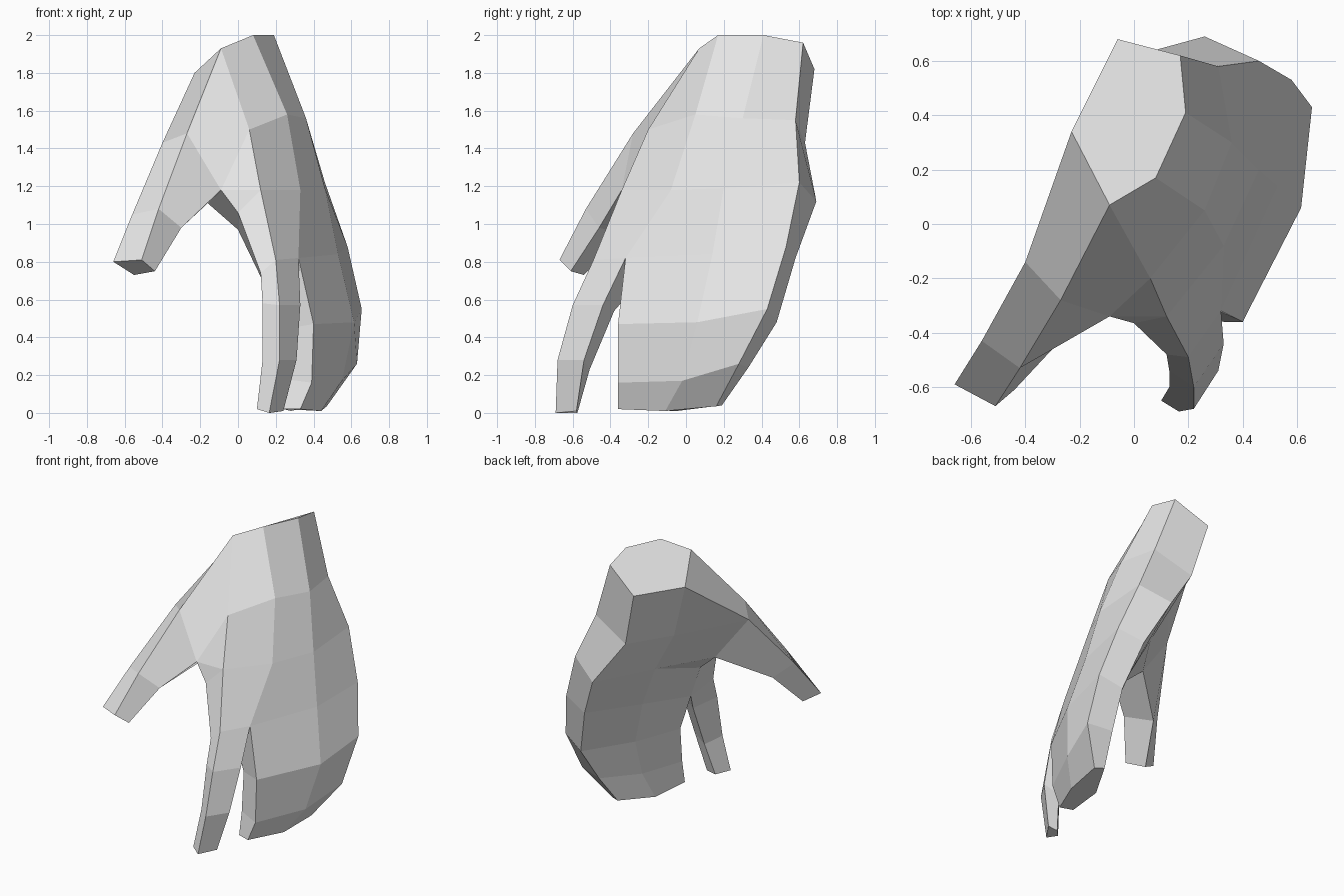
import bpy
import bmesh

# Remove the default cube only
cube = bpy.data.objects.get("Cube")
if cube:
    bpy.data.objects.remove(cube, do_unlink=True)

skin = bpy.data.materials.new("light_grey")
skin.use_nodes = True
colour = (.8, .8, .8, 1)
skin.diffuse_color = colour
skin.node_tree.nodes["Principled BSDF"].inputs["Base Color"].default_value = colour

bm = bmesh.new()


def ring(*points):
    """Add the corner points of one cross-section."""
    return [bm.verts.new(p) for p in points]


def face(*corners):
    bm.faces.new(corners)


def strip(upper, lower, closed=False):
    """Join two cross-sections with a band of quads."""
    count = len(upper)
    for i in range(count if closed else count - 1):
        j = (i + 1) % count
        face(upper[i], upper[j], lower[j], lower[i])


def digit(sections):
    """Loft a closed tube through the sections and cap its tip."""
    for upper, lower in zip(sections, sections[1:]):
        strip(upper, lower, closed=True)
    face(*sections[-1])


# Hand body: sections run from the front edge round the back to the palm
wrist = ring((-.09, .07, 1.93), (.08, .17, 2), (.19, .41, 2),
             (.17, .62, 1.96), (-.06, .68, 1.82), (-.23, .34, 1.8))
upper_palm = ring((.06, -.2, 1.5), (.26, .05, 1.58), (.36, .3, 1.56),
                  (.31, .58, 1.55), (.04, .63, 1.43), (-.08, .25, 1.38))
mid_palm = ring((.12, -.34, 1.18), (.33, -.08, 1.18), (.46, .2, 1.19),
                (.46, .6, 1.22), (.26, .69, 1.12), (.07, .25, 1.1))
knuckles = ring((.2, -.49, .81), (.32, -.32, .82), (.53, .14, .84),
                (.58, .53, .88), (.4, .58, .82), (.22, .18, .78))
body = [wrist, upper_palm, mid_palm, knuckles]
face(*wrist)
for upper, lower in zip(body, body[1:]):
    strip(upper, lower)

# Thumb: front ridge, outer edge, palm edge, lower edge
thumb_root = ring((-.27, -.28, 1.48), (-.4, -.14, 1.43),
                  (-.16, -.1, 1.11), (-.09, -.34, 1.18))
thumb_joint = ring((-.42, -.53, 1.08), (-.56, -.43, 1.05),
                   (-.45, -.34, .95), (-.3, -.46, .98))
thumb_tip = ring((-.51, -.67, .81), (-.66, -.59, .8),
                 (-.55, -.54, .73), (-.44, -.61, .75))
digit([thumb_root, thumb_joint, thumb_tip])

# Index finger, sharing its outer corner with the knuckles
finger_inner, finger_front = ring((.13, -.24, .7), (.12, -.48, .74))
finger_root = [knuckles[0], knuckles[1], finger_inner, finger_front]
digit([
    finger_root,
    ring((.22, -.6, .57), (.33, -.44, .57), (.21, -.38, .54), (.13, -.54, .58)),
    ring((.22, -.68, .28), (.31, -.54, .28), (.21, -.51, .23), (.13, -.6, .28)),
    ring((.165, -.69, 0), (.24, -.58, .01), (.17, -.575, 0), (.1, -.65, .02)),
])

# Remaining fingers, closed together as one block
digit([
    knuckles[1:] + [finger_inner],
    ring((.4, -.36, .47), (.615, .06, .48), (.655, .43, .55),
         (.5, .48, .48), (.32, .12, .46), (.22, -.25, .44)),
    ring((.39, -.36, .16), (.55, -.02, .17), (.63, .28, .26),
         (.46, .33, .24), (.32, .04, .2), (.24, -.3, .18)),
    ring((.33, -.36, .02), (.44, -.11, .01), (.47, .16, .035),
         (.41, .19, .04), (.28, -.05, .01), (.24, -.33, .02)),
])

# Webbing between thumb, palm and index finger
web_front, web_inner = ring((0, -.365, 1.06), (0, -.16, .97))
ridge, outer, inner, under = thumb_root
face(wrist[-1], wrist[0], ridge, outer)
face(wrist[-1], upper_palm[-1], outer)
face(upper_palm[-1], outer, inner, mid_palm[-1])
face(wrist[0], upper_palm[0], under, ridge)
face(upper_palm[0], mid_palm[0], under)
face(mid_palm[0], under, web_front)
face(mid_palm[0], knuckles[0], finger_front, web_front)
face(under, web_front, web_inner, inner)
face(web_front, finger_front, finger_inner, web_inner)
face(mid_palm[-1], inner, web_inner)
face(mid_palm[-1], web_inner, finger_inner, knuckles[-1])

bmesh.ops.recalc_face_normals(bm, faces=bm.faces)
mesh = bpy.data.meshes.new("hand")
bm.to_mesh(mesh)
bm.free()
mesh.materials.append(skin)
hand = bpy.data.objects.new("hand", mesh)
bpy.context.collection.objects.link(hand)
